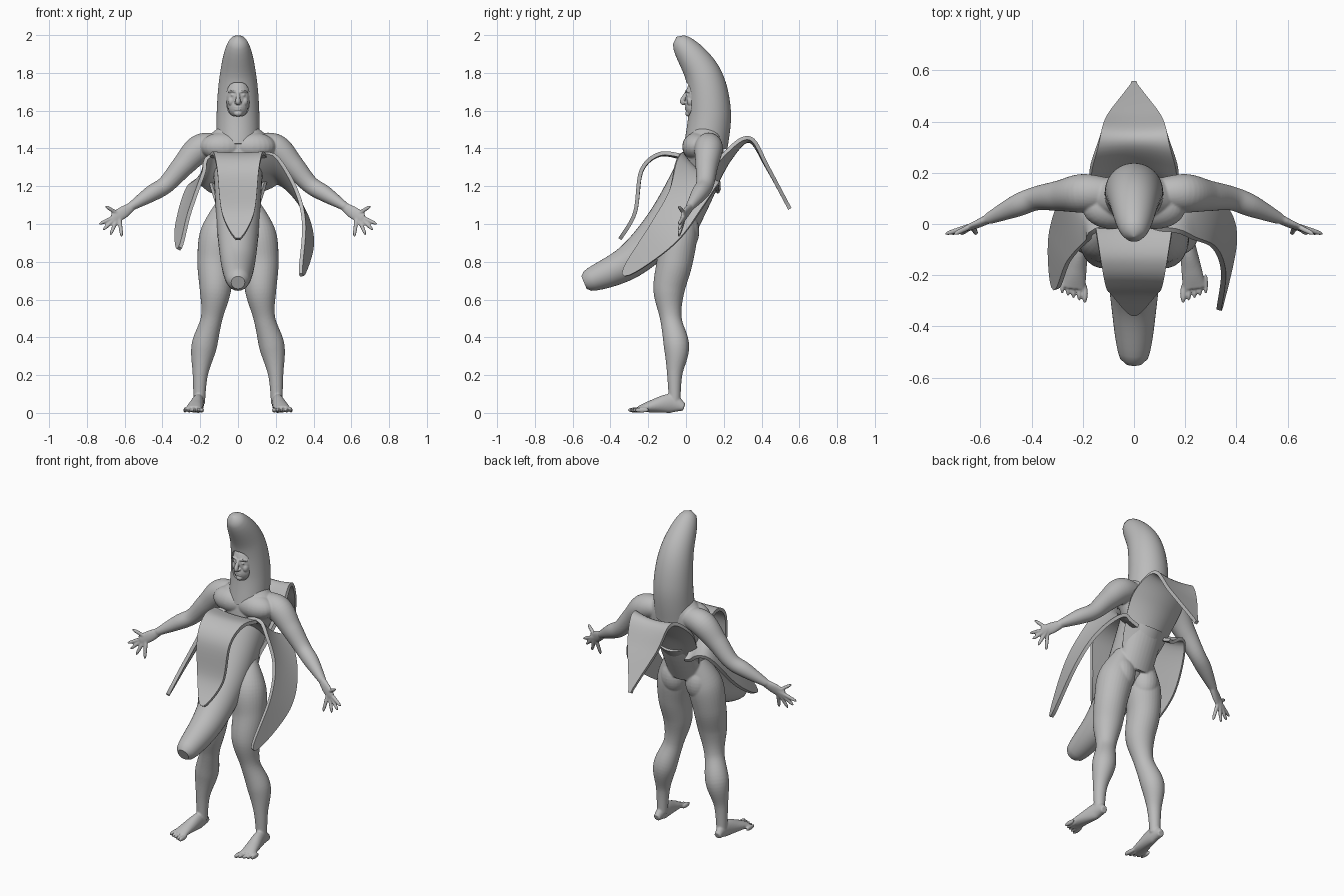
import bpy, bmesh, math
from mathutils import Vector, Matrix

default_cube = bpy.data.objects.get("Cube")
if default_cube:
    bpy.data.objects.remove(default_cube, do_unlink=True)

shade = 0.5
grey = bpy.data.materials.new("plain_grey")
grey.use_nodes = True
grey.diffuse_color = (shade, shade, shade, 1)
grey.node_tree.nodes["Principled BSDF"].inputs["Base Color"].default_value = grey.diffuse_color


def spline(rows, steps=8):
    """Catmull-Rom curve through the given rows."""
    rows = [Vector(row) for row in rows]
    padded = [rows[0]] + rows + [rows[-1]]
    curve = []
    for before, start, end, after in zip(padded, padded[1:], padded[2:], padded[3:]):
        tangent_in, tangent_out = (end - before) / 2, (after - start) / 2
        for step in range(steps):
            t = step / steps
            ease = t * t * (3 - 2 * t)
            curve.append(start.lerp(end, ease) + tangent_in * t * (1 - t) ** 2
                         - tangent_out * t * t * (1 - t))
    return curve + [rows[-1]]


def frames(points, side):
    """Position, side vector and normal along a path; pairs lie on the middle plane."""
    curve = spline([(0, *p) if len(p) == 2 else p for p in points])
    for i, point in enumerate(curve):
        tangent = (curve[min(i + 1, len(curve) - 1)] - curve[max(i - 1, 0)]).normalized()
        across = Vector(side)
        across = (across - tangent * across.dot(tangent)).normalized()
        yield i / (len(curve) - 1), point, across, tangent.cross(across)


def sizes(radius, count):
    """Radii along a path, from a rule or from one value per point."""
    if callable(radius):
        return [radius(i / (count - 1)) for i in range(count)]
    return [pair.x for pair in spline([(r, r) for r in radius])]


def bridge(bm, first, second):
    for a, b, c, d in zip(first, first[1:], second[1:], second):
        bm.faces.new((a, b, c, d))


def tube(bm, points, width, depth=None, side=(1, 0, 0), sides=32):
    """Closed loft with elliptical sections."""
    path = list(frames(points, side))
    widths, depths = sizes(width, len(path)), sizes(depth or width, len(path))
    angles = [2 * math.pi * k / sides for k in range(sides)]
    rings = []
    for (t, point, across, normal), w, d in zip(path, widths, depths):
        w, d = max(w, 0.002), max(d, 0.002)
        rings.append([bm.verts.new(point + across * w * math.cos(a) + normal * d * math.sin(a))
                      for a in angles])
    for ring, following in zip(rings, rings[1:]):
        bridge(bm, ring + ring[:1], following + following[:1])
    bm.faces.new(rings[0][::-1])
    bm.faces.new(rings[-1])


def ball(bm, centre, radii):
    place = Matrix.Translation(centre) @ Matrix.Diagonal((*radii, 1))
    bmesh.ops.create_uvsphere(bm, u_segments=24, v_segments=16, radius=1, matrix=place)


def finish(name, bm, modifiers=(), angle=45):
    bmesh.ops.recalc_face_normals(bm, faces=bm.faces)
    mesh = bpy.data.meshes.new(name)
    bm.to_mesh(mesh)
    bm.free()
    mesh.materials.append(grey)
    part = bpy.data.objects.new(name, mesh)
    bpy.context.collection.objects.link(part)
    bpy.ops.object.select_all(action='DESELECT')
    bpy.context.view_layer.objects.active = part
    part.select_set(True)
    for kind, settings in modifiers:
        modifier = part.modifiers.new(kind.title(), kind)
        for key, value in settings.items():
            setattr(modifier, key, value)
        bpy.ops.object.modifier_apply(modifier=modifier.name)
    bpy.ops.object.shade_smooth_by_angle(angle=math.radians(angle))
    return part


def fuse(voxel, repeat):
    return [('REMESH', dict(mode='VOXEL', voxel_size=voxel)),
            ('SMOOTH', dict(factor=0.5, iterations=repeat))]


def flap(name, points, width, side, bulge):
    """Peel strip with a rounded end, curved round the body at its root."""
    bm = bmesh.new()
    path = list(frames(points, side))
    previous = None
    for (t, point, across, normal), w in zip(path, sizes(width, len(path))):
        half = max(w * math.sqrt(1 - t ** 8), 0.01)
        bend = normal * bulge * (1 - t) ** 2
        line = [bm.verts.new(point + (across * k + bend * k * k) * half)
                for k in (j / 5 for j in range(-5, 6))]
        if previous:
            bridge(bm, previous, line)
        previous = line
    finish(name, bm, [('SOLIDIFY', dict(thickness=0.02, offset=0))])


# Body: torso, limbs, hands and feet fused into one skin
body = bmesh.new()
tube(body, [(0, 1), (.08, 1.25), (.1, 1.41), (.12, 1.53)],
     width=(.11, .13, .19, .08), depth=(.07, .1, .1, .08))
for s in (1, -1):
    ball(body, (s * .08, .06, 1.41), (.12, .08, .075))
    # Arm and palm
    tube(body, [(s * .1, .12, 1.42), (s * .2, .12, 1.4), (s * .29, .11, 1.31), (s * .38, .1, 1.21),
                (s * .46, .07, 1.16), (s * .57, .02, 1.09)],
         width=(.06, .075, .06, .047, .043, .022))
    tube(body, [(s * .55, .03, 1.1), (s * .61, 0, 1.06), (s * .66, -.02, 1.03)],
         width=(.02, .033, .028), depth=(.02, .015, .01), side=(s * .5, 0, .9))
    # Thumb and fingers fan out from the palm
    for degrees in (32, -26, -44, -67, -97):
        reach = .085 if degrees > 0 else .12
        turn = math.radians(degrees)
        tip = (s * (.63 + reach * math.cos(turn)), -.04, 1.05 + reach * math.sin(turn))
        tube(body, [(s * .63, -.005, 1.05), tip], width=lambda t: .011 * math.sqrt(1 - t ** 5),
             side=(0, 1, 0), sides=12)
    # Leg: evenly spaced stations from hip to ankle
    stations = [(.07, 0, .05), (.1, -.04, .1), (.12, -.06, .095), (.12, -.09, .083),
                (.14, -.08, .057), (.18, -.05, .067), (.2, -.06, .04), (.205, -.06, .03)]
    tube(body, [(s * x, y, 1.1 - .15 * i) for i, (x, y, r) in enumerate(stations)],
         width=[r for x, y, r in stations])
    ball(body, (s * .085, -.01, .96), (.08, .08, .11))
    # Foot and toes
    tube(body, [(s * .21, -.01, .03), (s * .21, -.08, .05), (s * .225, -.18, .035), (s * .235, -.25, .02)],
         width=(.02, .03, .04, .045), depth=(.02, .05, .033, .016))
    for toe in range(5):
        ball(body, (s * (.192 + .022 * toe), .009 * toe - .27, .015),
             (.012 if toe == 0 else .009, .04, .014))
finish("body", body, fuse(.005, 4), 60)

# Lower fruit wrapped round the waist
fruit = bmesh.new()
tube(fruit, [(-.54, .69), (-.3, .8), (-.1, 1), (.07, 1.27)], width=lambda t: .036 + .095 * t ** .5)
finish("lower_fruit", fruit)

# Peel flaps
flap("front_peel", [(-.02, 1.35), (-.14, 1.365), (-.235, 1.28), (-.27, 1.06), (-.35, .92)],
     (.15, .13, .11, .09, .04), (1, 0, 0), .08)
flap("back_peel", [(.08, 1.05), (.14, 1.17), (.23, 1.34), (.335, 1.44), (.43, 1.3), (.55, 1.08)],
     (.1, .14, .17, .135, .105, .02), (1, 0, 0), -.7)
flap("left_peel", [(.1, .06, 1.25), (.2, .06, 1.27), (.32, 0, 1.13), (.37, -.12, .95), (.335, -.33, .73)],
     (.14, .13, .1, .09, .05), (.25, .7, -.6), .2)
flap("right_peel", [(-.1, .06, 1.25), (-.2, .05, 1.25), (-.285, -.08, 1.04), (-.31, -.25, .87)],
     (.14, .12, .08, .04), (-.5, .7, -.6), -.2)

# Hood with a rounded face opening
cut = bmesh.new()
outline = []
for k in range(40):
    c, d = math.cos(math.pi * k / 20), math.sin(math.pi * k / 20)
    outline.append(cut.verts.new((math.copysign(abs(c) ** .7, c) * .06, -.2,
                                  1.66 + math.copysign(abs(d) ** .7, d) * .09)))
extruded = bmesh.ops.extrude_face_region(cut, geom=[cut.faces.new(outline)])
for item in extruded["geom"]:
    if isinstance(item, bmesh.types.BMVert):
        item.co.y = .07
cutter = finish("face_cutter", cut)
cutter.hide_render = True
hood = bmesh.new()
tube(hood, [(.105, 1.41), (.125, 1.6), (.085, 1.8), (-.05, 1.99)],
     width=lambda t: .115 * math.sqrt(1 - t ** 2.8), sides=48)
finish("hood", hood, [('BOOLEAN', dict(object=cutter, operation='DIFFERENCE', solver='EXACT'))], 40)
bpy.data.objects.remove(cutter, do_unlink=True)

# Face: skull, jaw, chin, nose, lips, cheeks and brows
face = bmesh.new()
ball(face, (0, .075, 1.675), (.07, .078, .1))
ball(face, (0, .05, 1.62), (.052, .054, .06))
ball(face, (0, .012, 1.585), (.022, .016, .016))
tube(face, [(0, .005, 1.7), (0, -.02, 1.65), (0, -.005, 1.635)], width=(.008, .013, .008), sides=12)
for z in (1.617, 1.606):
    ball(face, (0, .003, z), (.022, .009, .005))
for s in (1, -1):
    ball(face, (s * .012, -.003, 1.643), (.008, .01, .007))
    ball(face, (s * .036, .024, 1.65), (.018, .02, .025))
    ball(face, (s * .027, .006, 1.682), (.012, .006, .005))
    tube(face, [(s * .01, .003, 1.698), (s * .03, .002, 1.705), (s * .05, .02, 1.698)],
         width=(.006, .006, .005), side=(0, 0, 1), sides=12)
finish("face", face, fuse(.003, 6), 60)
